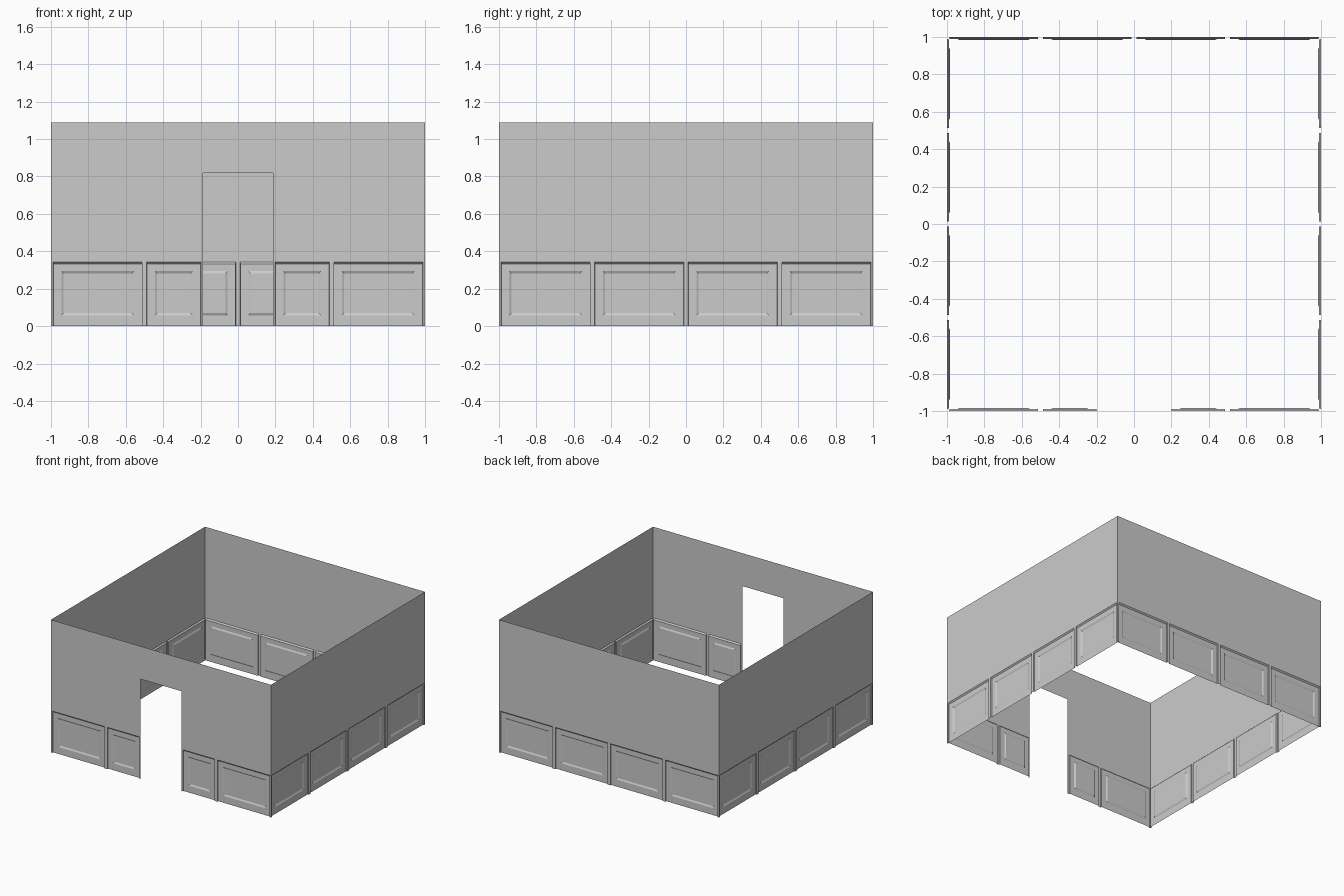
import bpy
import bmesh
from math import radians
from mathutils import Matrix

cube = bpy.data.objects.get("Cube")
if cube:
    bpy.data.objects.remove(cube, do_unlink=True)

HEIGHT, RAIL, DOOR_X, DOOR_Z = 1.09, 0.345, 0.187, 0.82
RECESS, PANEL = 0.010, 0.016      # inward depth of the wainscot and its panels

paint = bpy.data.materials.new("plain_grey")
paint.use_nodes = True
paint.diffuse_color = (0.6, 0.6, 0.6, 1)
bsdf = paint.node_tree.nodes["Principled BSDF"]
bsdf.inputs["Base Color"].default_value = paint.diffuse_color
bsdf.inputs["Roughness"].default_value = 0.8


def finish(bm, name, angle):
    """Turn the front-facing sheet to its side of the room."""
    bmesh.ops.remove_doubles(bm, verts=bm.verts, dist=0.0001)
    bm.transform(Matrix.Rotation(radians(angle), 4, "Z"))
    mesh = bpy.data.meshes.new(name)
    bm.to_mesh(mesh)
    bm.free()
    mesh.materials.append(paint)
    bpy.context.collection.objects.link(bpy.data.objects.new(name, mesh))


def ring(bm, x0, x1, z0, z1, depth):
    corners = ((x0, z0), (x1, z0), (x1, z1), (x0, z1))
    return [bm.verts.new((x, depth - 1, z)) for x, z in corners]


def wainscot_bay(bm, x0, x1):
    """Nested rectangles: border rib, recessed frame, deeper panel."""
    rib, steep, edge, bevel = 0.012, 0.013, 0.055, 0.012
    rings = [
        ring(bm, x0, x1, 0, RAIL, 0),
        ring(bm, x0 + rib, x1 - rib, 0, RAIL - 0.002, 0),
        ring(bm, x0 + steep, x1 - steep, 0, RAIL - 0.012, RECESS),
        ring(bm, x0 + edge, x1 - edge, 0.057, 0.294, RECESS),
        ring(bm, x0 + edge + bevel, x1 - edge - bevel,
             0.057 + bevel, 0.294 - bevel, PANEL),
    ]
    for step, (outer, inner) in enumerate(zip(rings, rings[1:])):
        for i in range(4):
            if i == 0 and step < 2:
                continue          # the foot of the sheet stays open
            j = (i + 1) % 4
            bm.faces.new((outer[i], outer[j], inner[j], inner[i]))
    bm.faces.new(rings[-1])


def build_side(name, angle, bays, sheets):
    bm = bmesh.new()
    for x0, x1 in bays:
        wainscot_bay(bm, x0, x1)
    finish(bm, name + "_wainscot", angle)
    bm = bmesh.new()
    for rect in sheets:
        bm.faces.new(ring(bm, *rect, 0))
    finish(bm, name + "_upper_wall", angle)


# Three closed sides with four bays each
full_bays = [(-1 + i / 2, -0.5 + i / 2) for i in range(4)]
for name, angle in (("left", 90), ("back", 180), ("right", 270)):
    build_side(name, angle, full_bays, [(-1, 1, RAIL, HEIGHT)])

# Front side with the doorway
build_side(
    "front", 0,
    [(-1, -0.5), (-0.5, -DOOR_X), (DOOR_X, 0.5), (0.5, 1)],
    [(-1, -DOOR_X, RAIL, DOOR_Z), (DOOR_X, 1, RAIL, DOOR_Z),
     (-1, -DOOR_X, DOOR_Z, HEIGHT), (-DOOR_X, DOOR_X, DOOR_Z, HEIGHT),
     (DOOR_X, 1, DOOR_Z, HEIGHT)],
)
